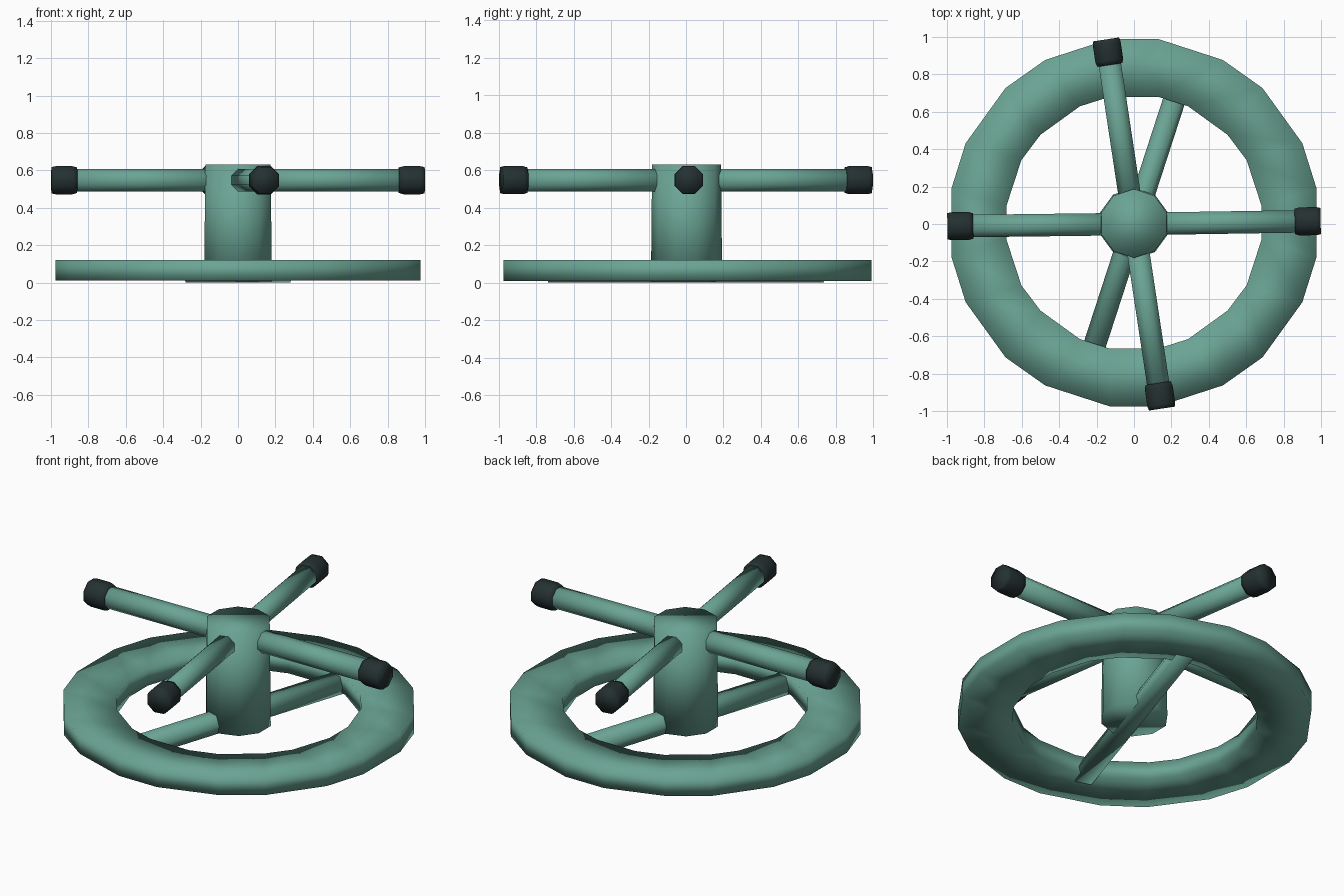
import bpy, bmesh, math
from mathutils import Matrix, Vector

if "Cube" in bpy.data.objects:
    bpy.data.objects.remove(bpy.data.objects["Cube"])


def material(name, rgb):
    m = bpy.data.materials.new(name)
    m.diffuse_color = (*rgb, 1)
    m.use_nodes = True
    m.node_tree.nodes["Principled BSDF"].inputs["Base Color"].default_value = m.diffuse_color
    return m


green = material("sage_green_paint", (0.145, 0.37, 0.295))
black = material("dark_grip", (0.018, 0.03, 0.031))


def loft(name, rings, mat, closed=False):
    """Skin a series of equal-sized point loops; cap the ends unless closed."""
    bm = bmesh.new()
    loops = [[bm.verts.new(p) for p in r] for r in rings]
    n = len(loops[0])
    pairs = list(zip(loops, loops[1:]))
    if closed:
        pairs.append((loops[-1], loops[0]))
    else:
        bm.faces.new(loops[0])
        bm.faces.new(loops[-1])
    for a, b in pairs:
        for i in range(n):
            j = (i + 1) % n
            bm.faces.new((a[i], a[j], b[j], b[i]))
    bmesh.ops.recalc_face_normals(bm, faces=bm.faces)
    for f in bm.faces:
        f.smooth = True
    me = bpy.data.meshes.new(name)
    bm.to_mesh(me)
    bm.free()
    me.materials.append(mat)
    ob = bpy.data.objects.new(name, me)
    bpy.context.collection.objects.link(ob)
    return ob


def rod(name, stations, angle, z, mat):
    """Eight-sided rod pointing outward at an angle; stations are (distance, apothem)."""
    rot = Matrix.Translation((0, 0, z)) @ Matrix.Rotation(math.radians(angle), 4, 'Z')
    rings = []
    for d, ap in stations:
        r = ap / math.cos(math.pi / 8)
        rings.append([rot @ Vector((d, r * math.cos((k + .5) * math.pi / 4),
                                    r * math.sin((k + .5) * math.pi / 4))) for k in range(8)])
    return loft(name, rings, mat)


# Flat wheel rim: one quadrant mirrored to a 20-sided ring
def full_loop(quad):
    pts = list(quad)
    pts += [(-x, y) for x, y in reversed(quad)]
    pts += [(-x, -y) for x, y in quad]
    pts += [(x, -y) for x, y in reversed(quad)]
    return [(x, y + 0.007) for x, y in pts]


outer = full_loop([(.977, .18), (.90, .425), (.687, .72), (.475, .87), (.13, .982)])
inner = full_loop([(.682, .09), (.602, .335), (.50, .47), (.29, .622), (.13, .673)])
loft("wheel_rim", [[(x, y, z) for x, y in loop] for loop, z in
                   ((outer, .01), (outer, .12), (inner, .12), (inner, .01))], green, closed=True)

# Ten-sided central hub, slightly tapered
loft("hub", [[(r * math.sin(k * math.pi / 5), r * math.cos(k * math.pi / 5) + .003, z)
              for k in range(10)] for r, z in ((.19, .005), (.184, .63))], green)

# Cross bar through the hub, joining it to the rim
section = [(-.0485, 0), (.0485, 0), (.06, .05), (.035, .105), (-.035, .105), (-.06, .05)]
turn = Matrix.Rotation(math.radians(-18), 4, 'Z')
loft("rim_spoke_bar", [[turn @ Vector((x, y, z)) for x, z in section]
                       for y in (-.757, .757)], green)

# Four upper arms with dark end grips
for side, angle in (("right", .9), ("back", 98.6), ("left", 180.7), ("front", 278.6)):
    rod("arm_" + side, [(.05, .06), (.92, .06)], angle, .547, green)
    rod("grip_" + side, [(.86, .068), (.885, .075), (.975, .075), (.998, .07)],
        angle, .547, black)
